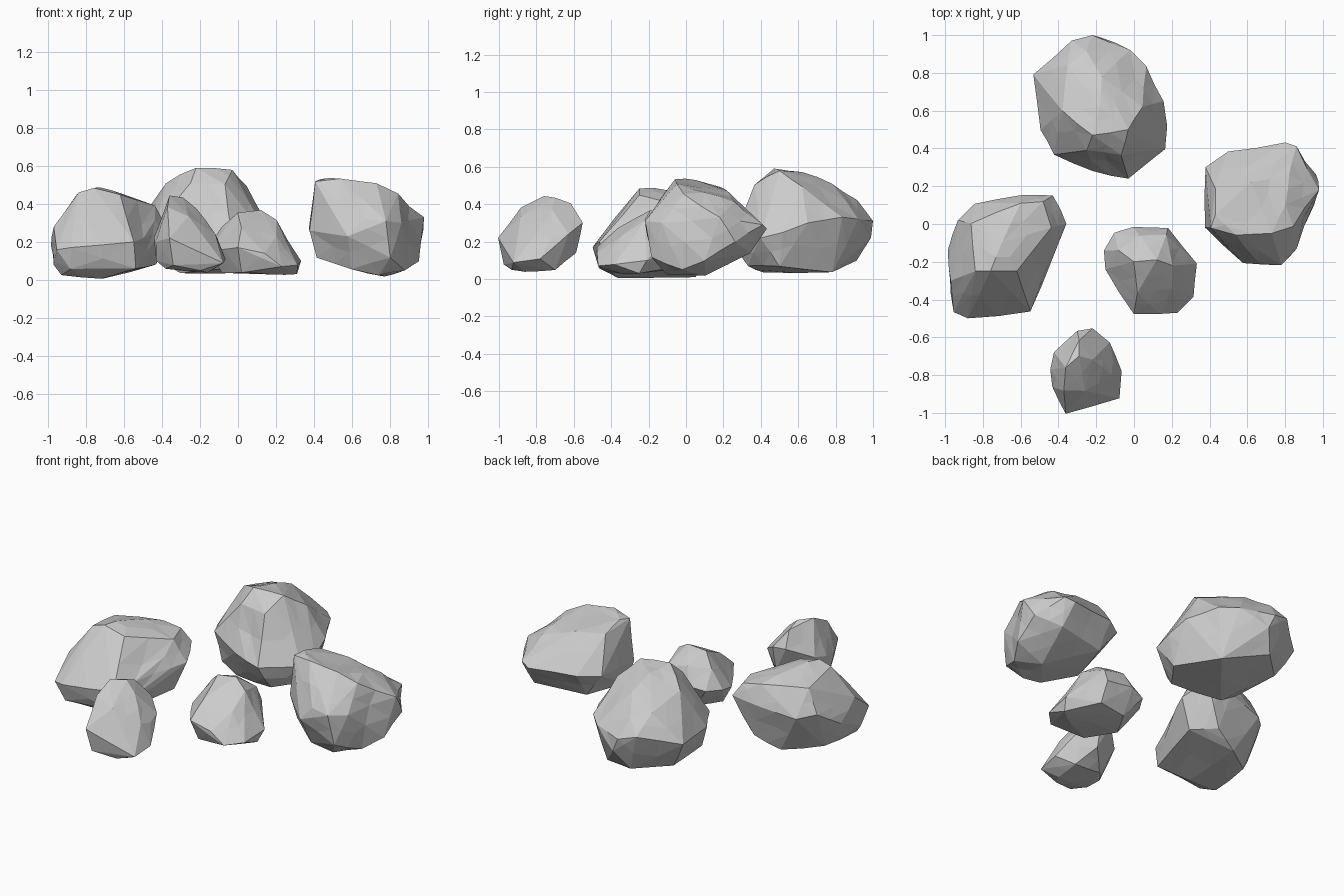
import bpy, bmesh, random
from mathutils import Vector

random.seed(4)


def rock(name, crown, waist, foot, dents=(), rough=0.005):
    """Chiselled boulder: hull around a crown, a waist and a foot outline, facet breaks, then dents."""
    bm = bmesh.new()
    for p in crown + waist + foot:
        bm.verts.new(p)
    res = bmesh.ops.convex_hull(bm, input=bm.verts[:])
    junk = [g for g in res["geom_interior"] if isinstance(g, bmesh.types.BMVert)]
    bmesh.ops.delete(bm, geom=junk, context='VERTS')
    # break the long edges into smaller, slightly swollen facets
    centre = sum((v.co for v in bm.verts), Vector()) / len(bm.verts)
    corners = set(bm.verts)
    long_edges = [e for e in bm.edges if e.calc_length() > 0.15]
    bmesh.ops.subdivide_edges(bm, edges=long_edges, cuts=1, use_grid_fill=True)
    bmesh.ops.triangulate(bm, faces=bm.faces[:])
    for v in bm.verts:
        if v not in corners:
            v.co += (v.co - centre).normalized() * (0.003 + random.uniform(-rough, rough))
    # press the hollows in
    for x, y, z, radius, depth in dents:
        for v in bm.verts:
            d = (v.co - Vector((x, y, z))).length
            if d < radius:
                v.co -= (v.co - centre).normalized() * depth * (1 - d / radius)
    bmesh.ops.recalc_face_normals(bm, faces=bm.faces[:])
    me = bpy.data.meshes.new(name)
    bm.to_mesh(me)
    bm.free()
    ob = bpy.data.objects.new(name, me)
    bpy.context.collection.objects.link(ob)
    return ob


# large boulder at the back
rock("back_boulder",
     [(-.22, .47, .59), (-.03, .5, .58), (-.18, .62, .57), (-.17, .78, .51), (-.38, .6, .51), (-.35, .84, .45),
      (.04, .62, .49), (-.25, .91, .42), (-.07, .37, .5), (-.25, .39, .51)],
     [(-.53, .79, .28), (-.33, .97, .34), (-.22, 1, .31), (-.18, .99, .22), (-.02, .92, .32), (.06, .83, .33),
      (.15, .65, .3), (.17, .52, .25), (.16, .4, .22), (-.03, .24, .22), (-.22, .28, .25), (-.42, .37, .3),
      (-.49, .5, .27)],
     [(-.4, .42, .1), (-.3, .42, .04), (0, .33, .07), (.12, .5, .07), (0, .78, .04), (-.25, .91, .1),
      (-.43, .74, .1)],
     [(-.15, .27, .36, .14, .03)])

# wedge-topped boulder on the left
rock("left_boulder",
     [(-.84, -.25, .46), (-.76, -.25, .485), (-.62, -.25, .45), (-.7, -.1, .475), (-.86, 0, .42), (-.6, .11, .42),
      (-.48, .12, .4), (-.44, -.02, .39)],
     [(-.97, -.3, .28), (-.95, -.46, .16), (-.88, -.5, .17), (-.55, -.46, .2), (-.98, -.14, .18), (-.93, .02, .28),
      (-.84, .1, .26), (-.6, .15, .3), (-.43, .15, .32), (-.36, 0, .26), (-.44, -.2, .24)],
     [(-.97, -.36, .08), (-.93, -.38, .025), (-.88, -.46, .06), (-.72, -.36, .01), (-.54, -.43, .06),
      (-.43, -.02, .08), (-.55, .1, .08), (-.7, .05, .01), (-.9, -.1, .03)],
     [(-.48, -.28, .28, .14, .025)])

# small boulder in the middle
rock("middle_boulder",
     [(0, -.2, .35), (.12, -.19, .365), (.2, -.22, .31), (-.08, -.14, .28), (.03, -.06, .3), (.17, -.06, .27),
      (.02, -.36, .27), (.2, -.34, .23)],
     [(-.16, -.14, .17), (-.1, -.05, .18), (0, -.02, .2), (.18, -.02, .18), (.25, -.12, .2), (0, -.475, .17),
      (-.05, -.36, .18), (-.15, -.24, .15), (.14, -.475, .14), (.33, -.21, .1)],
     [(.31, -.38, .08), (.23, -.47, .07), (.31, -.25, .03), (.02, -.42, .04), (-.08, -.25, .04), (0, -.1, .05),
      (.18, -.34, .03), (.18, -.08, .06)],
     [(.26, -.15, .2, .1, .02)], 0.004)

# broad boulder on the right
rock("right_boulder",
     [(.41, -.02, .515), (.43, .05, .53), (.54, -.06, .535), (.73, -.05, .51), (.84, -.01, .45), (.43, .19, .49),
      (.62, .22, .47), (.82, .26, .41), (.8, .1, .46)],
     [(.38, .3, .28), (.5, .38, .28), (.63, .38, .28), (.8, .43, .27), (.86, .41, .29), (.98, .18, .33),
      (.96, .26, .2), (.86, -.13, .3), (.66, -.2, .32), (.78, -.22, .31), (.375, -.02, .26), (.58, -.2, .23)],
     [(.42, 0, .12), (.6, -.12, .06), (.8, -.18, .12), (.74, -.1, .03), (.88, -.02, .05), (.95, .1, .1),
      (.77, .1, .02), (.82, .34, .14), (.5, .28, .13)],
     [(.92, .02, .3, .15, .03), (.9, .34, .3, .12, .02), (.62, .1, .5, .2, .015)])

# smallest boulder at the front
rock("front_boulder",
     [(-.36, -.76, .44), (-.29, -.7, .43), (-.37, -.88, .38), (-.29, -.62, .4), (-.22, -.72, .37), (-.26, -.88, .33)],
     [(-.44, -.77, .22), (-.42, -.68, .24), (-.3, -.57, .3), (-.22, -.555, .3), (-.13, -.63, .24), (-.11, -.72, .22),
      (-.36, -1, .22), (-.43, -.86, .2), (-.12, -.8, .24)],
     [(-.43, -.82, .1), (-.34, -.97, .08), (-.2, -.93, .05), (-.38, -.87, .06), (-.08, -.92, .09), (-.07, -.78, .11),
      (-.16, -.86, .04), (-.15, -.7, .05), (-.22, -.59, .14), (-.33, -.7, .06)], (), 0.003)
